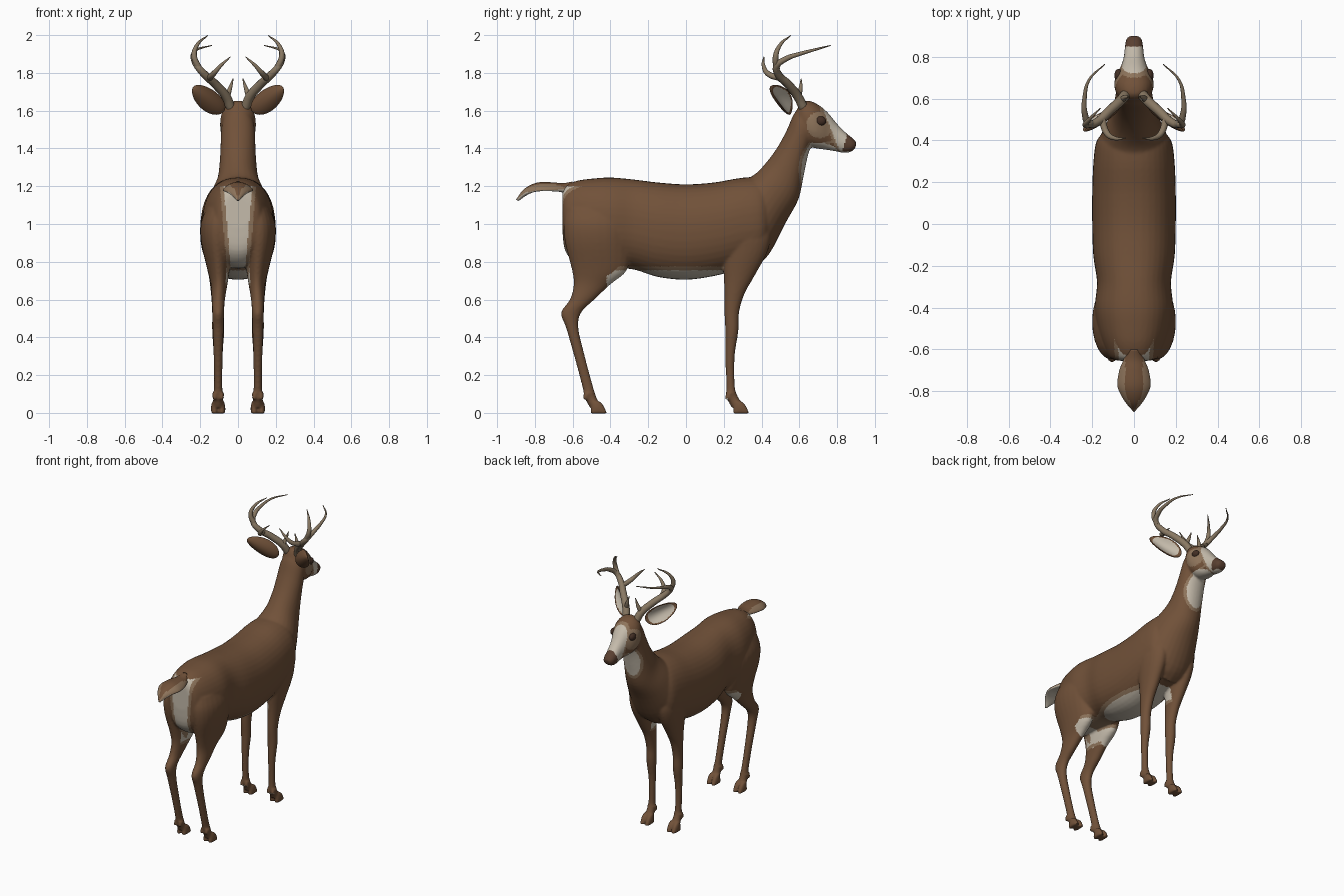
import bpy, bmesh, math
from mathutils import Vector

if "Cube" in bpy.data.objects:
    bpy.data.objects.remove(bpy.data.objects["Cube"])


def material(name, rgb):
    m = bpy.data.materials.new(name)
    m.diffuse_color = (*rgb, 1)
    m.use_nodes = True
    m.node_tree.nodes["Principled BSDF"].inputs["Base Color"].default_value = m.diffuse_color
    return m


BROWN = material("brown coat", (0.165, 0.083, 0.041))
WHITE = material("cream fur", (0.56, 0.50, 0.41))
TAN = material("tan fur", (0.27, 0.175, 0.105))
DARK = material("dark nose", (0.10, 0.050, 0.030))
EYE = material("eye brown", (0.055, 0.028, 0.018))
HORN = material("antler bone", (0.25, 0.19, 0.125))


def spline_rows(rows, steps=4):
    """Catmull-Rom interpolation between cross-section rows."""
    out = []
    for i in range(len(rows) - 1):
        a, b, c, d = rows[max(i - 1, 0)], rows[i], rows[i + 1], rows[min(i + 2, len(rows) - 1)]
        for s in range(steps):
            t = s / steps
            out.append([0.5 * (2 * q + (r - p) * t + (2 * p - 5 * q + 4 * r - u) * t * t
                               + (3 * q - p - 3 * r + u) * t ** 3)
                        for p, q, r, u in zip(a, b, c, d)])
    return out + [list(rows[-1])]


def loft(bm, rows, power=2.0, n=28, side=1):
    """Skin rings given as (y1, z1, y2, z2, half width, x centre)."""
    rows = [tuple(r) + (0.0,) * (6 - len(r)) for r in rows]
    rings = []
    for y1, z1, y2, z2, hw, xc in spline_rows(rows):
        ring = []
        for k in range(n):
            t = 2 * math.pi * k / n
            c = math.copysign(abs(math.cos(t)) ** (2 / power), math.cos(t))
            s = math.copysign(abs(math.sin(t)) ** (2 / power), math.sin(t))
            ring.append(bm.verts.new((side * xc + hw * c, (y1 + y2) / 2 + s * (y1 - y2) / 2,
                                      (z1 + z2) / 2 + s * (z1 - z2) / 2)))
        rings.append(ring)
    faces = [bm.faces.new(rings[0]), bm.faces.new(rings[-1][::-1])]
    for a, b in zip(rings, rings[1:]):
        for k in range(n):
            faces.append(bm.faces.new((a[k], b[k], b[(k + 1) % n], a[(k + 1) % n])))
    bmesh.ops.recalc_face_normals(bm, faces=faces)


def make(bm, name, mats):
    me = bpy.data.meshes.new(name)
    bm.to_mesh(me)
    bm.free()
    for m in mats:
        me.materials.append(m)
    ob = bpy.data.objects.new(name, me)
    bpy.context.collection.objects.link(ob)
    return ob


def paint(ob, rule):
    for p in ob.data.polygons:
        p.use_smooth = True
        p.material_index = rule(p.center, p.normal)


# Body: torso, neck, head and legs are lofted, then fused
bm = bmesh.new()
torso = [(-.655, 1.16, .98, .07), (-.64, 1.2, .86, .115), (-.58, 1.228, .79, .15),
         (-.5, 1.24, .77, .175), (-.4, 1.246, .765, .188), (-.28, 1.236, .76, .177),
         (-.15, 1.22, .72, .195), (0, 1.21, .705, .2), (.15, 1.22, .725, .2),
         (.3, 1.245, .765, .194), (.4, 1.24, .8, .178), (.45, 1.17, .9, .13)]
loft(bm, [(y, a, y, b, w) for y, a, b, w in torso], 2.25, 40)
loft(bm, [(.2, 1.2, .36, .77, .18), (.3, 1.235, .44, .84, .175), (.36, 1.26, .53, 1.01, .145),
          (.42, 1.32, .595, 1.13, .11), (.48, 1.4, .622, 1.25, .097), (.53, 1.49, .645, 1.36, .092),
          (.57, 1.58, .67, 1.43, .088), (.61, 1.63, .7, 1.45, .075)], 2.1)
loft(bm, [(.575, 1.58, .63, 1.45, .065), (.61, 1.645, .66, 1.41, .088), (.66, 1.65, .69, 1.4, .095),
          (.71, 1.625, .725, 1.395, .083), (.755, 1.585, .76, 1.39, .062), (.8, 1.53, .8, 1.383, .049),
          (.85, 1.48, .84, 1.376, .044), (.885, 1.452, .872, 1.382, .039), (.903, 1.43, .895, 1.398, .026)],
     2.2)
hind = [(1.08, -.63, -.3, .07, .1), (1.0, -.648, -.29, .09, .108), (.9, -.64, -.29, .085, .11),
        (.76, -.605, -.31, .06, .103), (.68, -.595, -.4, .044, .1), (.6, -.615, -.485, .035, .104),
        (.53, -.662, -.555, .031, .105), (.45, -.635, -.57, .029, .105), (.3, -.592, -.535, .024, .105),
        (.15, -.552, -.495, .022, .105), (.08, -.535, -.473, .026, .105), (.03, -.51, -.448, .028, .105)]
fore = [(1.05, .2, .42, .06, .1), (.95, .18, .45, .072, .11), (.85, .19, .43, .065, .11),
        (.72, .2, .36, .046, .108), (.63, .203, .31, .037, .106), (.53, .203, .281, .032, .105),
        (.43, .208, .277, .032, .105), (.3, .208, .258, .024, .105), (.15, .213, .258, .022, .105),
        (.09, .213, .273, .026, .105), (.03, .24, .31, .028, .105)]
for side in (1, -1):
    for leg, foot in ((hind, -.463), (fore, .29)):
        loft(bm, [(a, z, b, z, w, x) for z, a, b, w, x in leg], 2, 24, side)
        for dx in (-.019, .019):  # split hooves and dew claws
            x = .105 + dx
            loft(bm, [(foot - .035, .06, foot + .01, .06, .014, x), (foot - .04, .03, foot + .03, .035, .019, x),
                      (foot - .045, -.004, foot + .047, -.004, .018, x)], 2.3, 12, side)
            loft(bm, [(foot - .085, .07, foot - .055, .07, .011, x), (foot - .08, .105, foot - .03, .105, .012, x)],
                 2, 10, side)
body = make(bm, "body", [BROWN, WHITE, TAN, DARK])
bpy.context.view_layer.objects.active = body
mod = body.modifiers.new("fuse", 'REMESH')
mod.mode, mod.voxel_size = 'VOXEL', 0.0075
bpy.ops.object.modifier_apply(modifier=mod.name)
mod = body.modifiers.new("soften", 'SMOOTH')
mod.factor, mod.iterations = 0.5, 6
bpy.ops.object.modifier_apply(modifier=mod.name)
for m in (BROWN, WHITE, TAN, DARK):
    if m.name not in body.data.materials:
        body.data.materials.append(m)


def coat(c, n):
    x, y, z = abs(c.x), c.y, c.z
    inward = -n.x if c.x > 0 else n.x
    if z > 1.36 and y > .62:  # face markings
        back, front = .772 + (1.49 - z) * .4, .85 - max(0, 1.46 - z) * .3
        if y > front and z > 1.385:
            return 3
        if back < y <= front:
            return 1
        if back - .015 < y <= back:
            return 2
        if n.z < -.5 and z < 1.43 and y > .66:
            return 1
        if (y - .708) ** 2 + (z - 1.525) ** 2 < .07 ** 2 and x > .035:
            return 2
    if y > .57 and n.y > .15 and 1.15 < z < 1.46:  # throat patch
        d = (x / .068) ** 2 + ((z - 1.33) / .12) ** 2
        if d < 1.45:
            return 1 if d < 1 else 2
    if y < -.5 and n.y < -.1 and .7 < z < 1.2:  # rump patch
        w = .04 + (z - .78) * .085
        if x < w + .02:
            return 1 if x < w else 2
    if -.56 < y < .3 and z < .8:  # belly and inner legs
        if n.z < -.25 and z < .775 and x < .15 and -.42 < y < .22:
            return 1 if z < .755 else 2
        if inward > .3 and z > .67:
            return 1 if z > .69 else 2
        if x < .06 and n.z < -.2:
            return 1
    return 0


paint(body, coat)

# Raised tail: brown above, pale edges and underside
bm = bmesh.new()
loft(bm, [(-.6, 1.225, -.61, 1.14, .035), (-.65, 1.216, -.65, 1.165, .05), (-.7, 1.22, -.7, 1.175, .07),
          (-.77, 1.222, -.765, 1.18, .08), (-.82, 1.208, -.805, 1.17, .066), (-.865, 1.178, -.85, 1.148, .038),
          (-.9, 1.128, -.885, 1.122, .006)], 2, 32)
for v in bm.verts:  # drooping edges
    v.co.z -= 3.5 * v.co.x ** 2
tail = make(bm, "tail", [BROWN, WHITE, TAN])
paint(tail, lambda c, n: 1 if n.z < 0 else (0 if abs(c.x) < .042 * min(1, (c.y + .9) / .1) else 2))

for side, label in ((1, "right"), (-1, "left")):
    # Cupped ear
    axis = Vector((.70 * side, -.48, .525)).normalized()
    face = Vector((.5 * side, .85, .1)).normalized()
    wide = axis.cross(face).normalized()
    mid = Vector((.162 * side, .513, 1.662))
    bm = bmesh.new()
    bmesh.ops.create_uvsphere(bm, u_segments=40, v_segments=24, radius=1)
    inner = []
    for f in bm.faces:
        p = f.calc_center_median()
        inner.append(p.y > 0 and (p.x / .84) ** 2 + (p.z / .84) ** 2 < 1)
    for v in bm.verts:
        u, t, w = v.co.x, v.co.y, v.co.z
        depth = .022 * t + .022 * w * w - .012
        if t > 0:
            depth -= .026 * t * t
        v.co = mid + axis * (.118 * u) + wide * (.058 * w * (1 - .18 * u)) + face * depth
    bmesh.ops.recalc_face_normals(bm, faces=bm.faces)
    ear = make(bm, label + "_ear", [BROWN, WHITE])
    for p, flag in zip(ear.data.polygons, inner):
        p.use_smooth = True
        p.material_index = int(flag)

    # Eye
    bm = bmesh.new()
    bmesh.ops.create_uvsphere(bm, u_segments=24, v_segments=16, radius=1)
    for v in bm.verts:
        v.co = Vector((side * .074 + v.co.x * .02, .712 + v.co.y * .03, 1.545 + v.co.z * .025))
    paint(make(bm, label + "_eye", [EYE]), lambda c, n: 0)

    # Antler: curved main beam with three tines
    cu = bpy.data.curves.new(label + "_antler", 'CURVE')
    cu.dimensions, cu.bevel_depth, cu.bevel_resolution = '3D', 0.019, 4
    cu.use_fill_caps, cu.resolution_u = True, 8
    beam = [(.04, .62, 1.62), (.06, .595, 1.67), (.12, .54, 1.74), (.175, .49, 1.79), (.215, .48, 1.835),
            (.236, .53, 1.875), (.237, .6, 1.9), (.215, .69, 1.925), (.14, .765, 1.945)]
    brow = [(.06, .59, 1.67), (.045, .605, 1.71), (.025, .61, 1.77)]
    rear = [(.155, .51, 1.77), (.13, .435, 1.795), (.09, .41, 1.84), (.04, .412, 1.885)]
    upper = [(.205, .48, 1.82), (.232, .475, 1.89), (.215, .5, 1.95), (.16, .555, 1.998)]
    for pts, r0 in ((beam, 1.2), (brow, .8), (rear, .8), (upper, .8)):
        sp = cu.splines.new('BEZIER')
        sp.bezier_points.add(len(pts) - 1)
        for i, (bp, p) in enumerate(zip(sp.bezier_points, pts)):
            bp.co = (p[0] * side, p[1], p[2])
            bp.handle_left_type = bp.handle_right_type = 'AUTO'
            bp.radius = r0 * (1 - (i / (len(pts) - 1)) ** 1.6) + .12
        sp.use_smooth = True
    cu.materials.append(HORN)
    bpy.context.collection.objects.link(bpy.data.objects.new(label + "_antler", cu))
